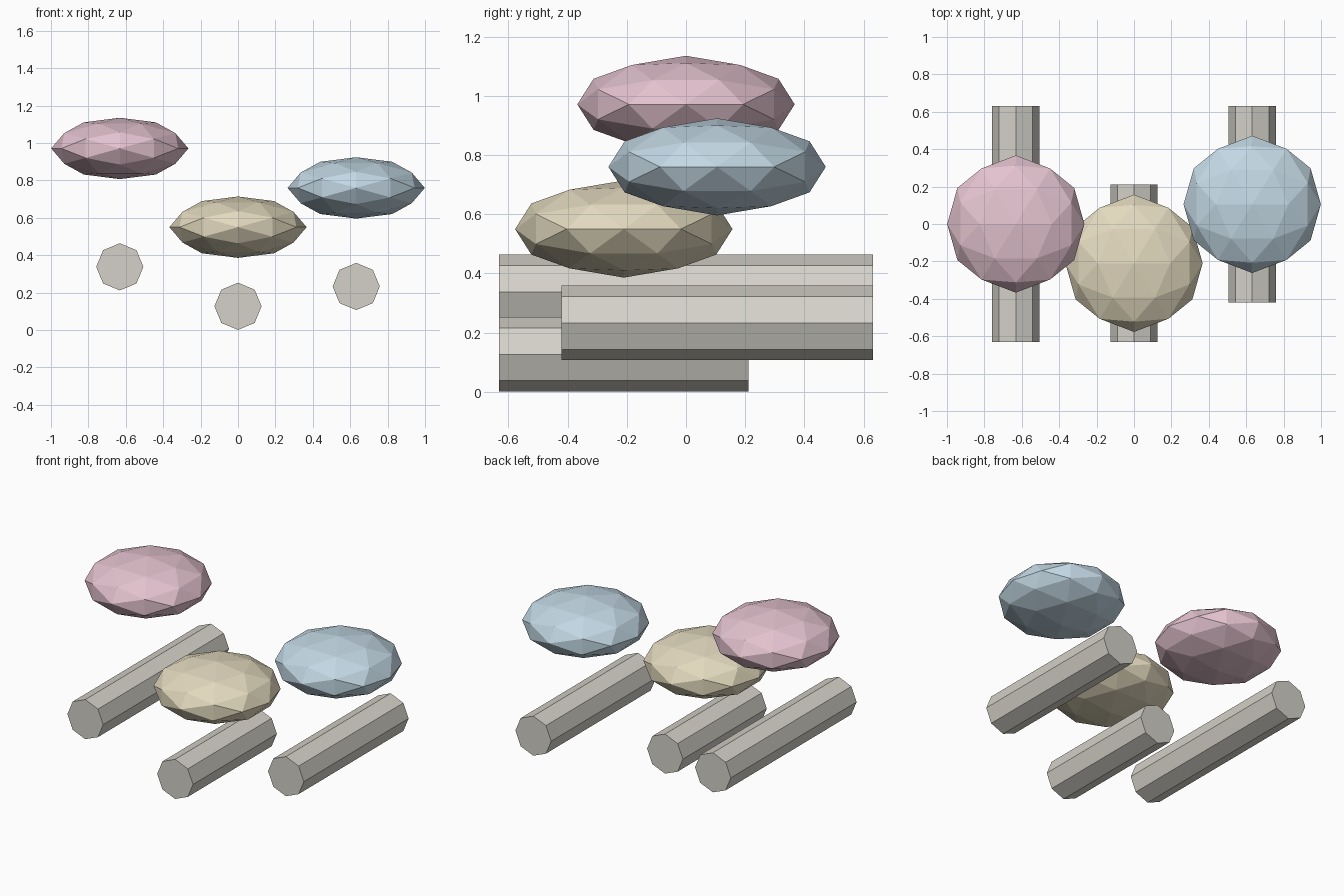
import bpy, bmesh, math
from mathutils import Matrix, Vector

if "Cube" in bpy.data.objects:
    bpy.data.objects.remove(bpy.data.objects["Cube"])

S = 0.632   # column spacing
R = 0.126   # bar radius


def finish(name, bm, color):
    bmesh.ops.recalc_face_normals(bm, faces=bm.faces[:])
    me = bpy.data.meshes.new(name)
    bm.to_mesh(me)
    bm.free()
    mat = bpy.data.materials.get(color[0]) or bpy.data.materials.new(color[0])
    mat.diffuse_color = (*color[1], 1)
    mat.use_nodes = True
    mat.node_tree.nodes["Principled BSDF"].inputs["Base Color"].default_value = mat.diffuse_color
    me.materials.append(mat)
    ob = bpy.data.objects.new(name, me)
    bpy.context.collection.objects.link(ob)
    return ob


# Octagonal bar lying along y, with a corner pointing up
def bar(name, x, y0, y1, z):
    bm = bmesh.new()
    m = Matrix.Rotation(math.pi / 2, 4, 'X')
    bmesh.ops.create_cone(bm, cap_ends=True, segments=8, radius1=R, radius2=R,
                          depth=y1 - y0, matrix=m)
    if max(v.co.z for v in bm.verts) < R * 0.99:
        bmesh.ops.rotate(bm, verts=bm.verts, matrix=Matrix.Rotation(math.pi / 8, 3, 'Y'))
    ob = finish(name, bm, ("warm_grey", (0.66, 0.64, 0.58)))
    ob.location = (x, (y0 + y1) / 2, z)


# Flattened 80-face ball: icosahedron standing on an edge, split once
def pod(name, x, y, z, color):
    p = (1 + math.sqrt(5)) / 2
    base = []
    for a in (-1, 1):
        for b in (-p, p):
            base += [Vector((a, 0, b)), Vector((0, b, a)), Vector((b, a, 0))]
    mids = [u + v for i, u in enumerate(base) for v in base[:i] if (u - v).length < 2.1]
    bm = bmesh.new()
    for v in base + mids:
        n = v.normalized()
        bm.verts.new((n.x * 0.367, n.y * 0.367, n.z * 0.164))
    bmesh.ops.convex_hull(bm, input=bm.verts[:])
    ob = finish(name, bm, color)
    ob.location = (x, y, z)


bar("left_bar", -S, -0.632, 0.632, 0.338)
bar("middle_bar", 0, -0.632, 0.211, 0.127)
bar("right_bar", S, -0.421, 0.632, 0.233)

pod("left_pod", -S, 0, 0.971, ("pink", (0.77, 0.54, 0.62)))
pod("middle_pod", 0, -0.21, 0.55, ("tan", (0.76, 0.69, 0.51)))
pod("right_pod", S, 0.105, 0.76, ("blue", (0.54, 0.68, 0.77)))
